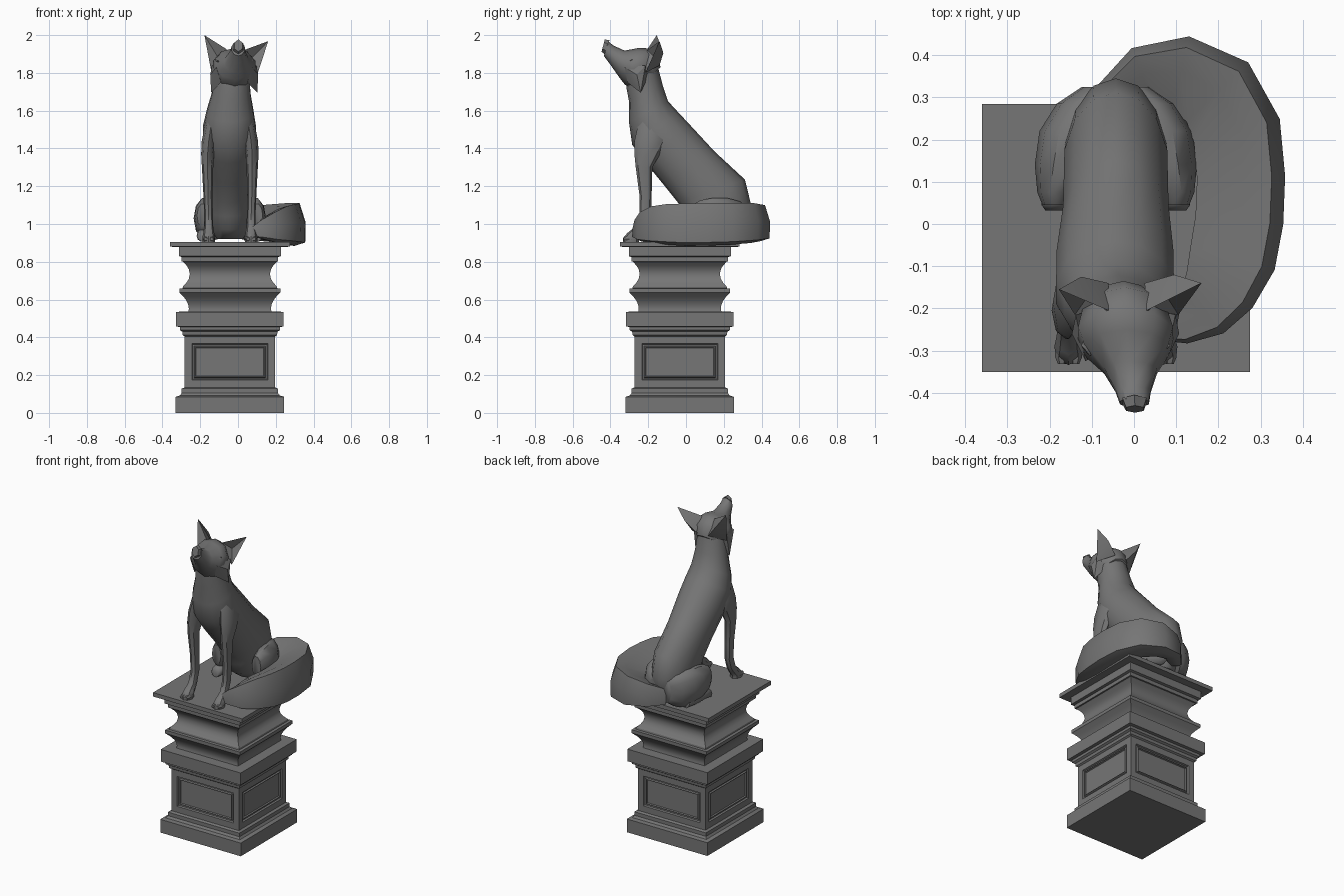
import bpy, bmesh, math
from mathutils import Vector

CX, CY = -0.043, -0.033      # pedestal centre; CX is also the body's mirror line

stone = bpy.data.materials.new("dark_stone")
stone.diffuse_color = (.18, .18, .18, 1)


def finish(name, bm, angle=35):
    bmesh.ops.recalc_face_normals(bm, faces=bm.faces)
    me = bpy.data.meshes.new(name)
    bm.to_mesh(me)
    bm.free()
    me.materials.append(stone)
    ob = bpy.data.objects.new(name, me)
    bpy.context.collection.objects.link(ob)
    bpy.ops.object.select_all(action='DESELECT')
    ob.select_set(True)
    bpy.context.view_layer.objects.active = ob
    bpy.ops.object.shade_smooth_by_angle(angle=math.radians(angle))
    return ob


def loft(rings):
    """Skin a list of equally long point rings and cap both ends."""
    bm = bmesh.new()
    vr = [[bm.verts.new(p) for p in r] for r in rings]
    n = len(vr[0])
    for a, b in zip(vr, vr[1:]):
        for i in range(n):
            j = (i + 1) % n
            bm.faces.new((a[i], a[j], b[j], b[i]))
    bm.faces.new(vr[0])
    bm.faces.new(vr[-1])
    return bm


def ellipse(c, u, v, n):
    return [c + u * math.cos(2 * math.pi * i / n) + v * math.sin(2 * math.pi * i / n)
            for i in range(n)]


def spine_rings(data, n):
    """Each entry: front y,z / back y,z / half width / centre x."""
    out = []
    for fy, fz, by, bz, w, cx in data:
        f, b = Vector((cx, fy, fz)), Vector((cx, by, bz))
        out.append(ellipse((f + b) / 2, (f - b) / 2, Vector((w, 0, 0)), n))
    return out


def solid(name, pts, faces):
    bm = bmesh.new()
    vs = [bm.verts.new(p) for p in pts]
    for f in faces:
        bm.faces.new([vs[i] for i in f])
    return finish(name, bm, 30)


# pedestal: square rings following the moulding profile (half width, z)
profile = [(.287, 0), (.287, .085), (.265, .092), (.255, .105), (.255, .128), (.24, .135),
           (.24, .405), (.25, .412), (.252, .43), (.265, .438), (.265, .455), (.285, .457),
           (.285, .535), (.22, .537)]
profile += [(.217 + .048 * t ** 2, .55 + .085 * t) for t in (0, .25, .5, .75, 1)]
profile += [(.267, .637), (.267, .658), (.25, .66)]
profile += [(.212 + .036 * abs(t) ** 2, .735 + .065 * t) for t in (-1, -.7, -.4, 0, .4, .7, 1)]
profile += [(.255, .802), (.255, .825), (.27, .83), (.27, .878), (.3175, .88), (.3175, .905)]
bm = loft([[Vector((CX + sx * h, CY + sy * h, z))
            for sx, sy in ((-1, -1), (1, -1), (1, 1), (-1, 1))] for h, z in profile])
bmesh.ops.recalc_face_normals(bm, faces=bm.faces)

# framed panels sunk into the four sides of the die
panels = [f for f in bm.faces if abs(f.calc_center_median().z - .27) < .005 and abs(f.normal.z) < .1]
for thick, depth in ((.055, 0), (.006, -.010), (.010, 0), (.006, .008), (.005, 0), (.005, -.008)):
    bmesh.ops.inset_individual(bm, faces=panels, thickness=thick, depth=depth)
finish("pedestal", bm, 30)

# torso and neck
torso = [(.10, .92, .27, .92, .07, CX),
         (.03, .97, .325, .98, .105, CX),
         (.0, 1.04, .345, 1.10, .12, CX),
         (-.04, 1.11, .312, 1.235, .125, CX),
         (-.12, 1.21, .15, 1.385, .128, CX),
         (-.21, 1.32, .03, 1.515, .142, -.045),
         (-.285, 1.42, -.04, 1.59, .143, -.045),
         (-.302, 1.54, -.095, 1.65, .126, -.042),
         (-.302, 1.65, -.122, 1.73, .104, -.036),
         (-.315, 1.72, -.143, 1.81, .095, -.03),
         (-.31, 1.77, -.155, 1.87, .09, -.025)]
finish("torso", loft(spine_rings(torso, 14)), 40)

# head with raised muzzle
head = [(-.24, 1.74, -.135, 1.83, .07, -.025),
        (-.295, 1.715, -.15, 1.895, .105, -.022),
        (-.325, 1.74, -.20, 1.93, .118, -.02),
        (-.345, 1.765, -.25, 1.932, .105, -.018),
        (-.37, 1.80, -.325, 1.918, .066, -.008),
        (-.405, 1.85, -.385, 1.945, .044, -.002),
        (-.435, 1.89, -.412, 1.968, .036, .001)]
finish("head", loft(spine_rings(head, 10)), 40)
nose = [(-.432, 1.90, -.405, 1.973, .033, .001), (-.447, 1.912, -.43, 1.977, .024, .002)]
finish("nose", loft(spine_rings(nose, 6)), 30)

# ears: cupped, thick-backed pyramids (tip, inner, outer, back ridge, hollow, base)
ear_faces = [(0, 1, 4), (0, 4, 2), (1, 2, 4), (0, 3, 1), (0, 2, 3), (1, 3, 5), (3, 2, 5), (1, 5, 2)]
solid("ear_left", [(-.178, -.155, 2.0), (-.06, -.205, 1.925), (-.14, -.215, 1.80),
                   (-.125, -.125, 1.92), (-.105, -.165, 1.88), (-.06, -.14, 1.84)], ear_faces)
solid("ear_right", [(.16, -.14, 1.968), (.03, -.205, 1.92), (.105, -.215, 1.80),
                    (.095, -.12, 1.905), (.07, -.16, 1.875), (.025, -.14, 1.84)], ear_faces)

# cheek tufts and narrow eyes
for side, s in (("left", -1), ("right", 1)):
    def P(x, y, z):
        return (-.02 + s * x, y, z)
    solid("cheek_tuft_" + side,
          [P(.122, -.24, 1.695), P(.095, -.325, 1.83), P(.118, -.215, 1.84),
           P(.07, -.31, 1.75), P(.06, -.2, 1.78), P(.127, -.26, 1.79)],
          [(0, 1, 5), (0, 5, 2), (5, 1, 2), (0, 3, 1), (0, 2, 4), (0, 4, 3), (1, 3, 4, 2)])
    c = Vector(P(.088, -.292, 1.862))
    along = Vector((s * .014, .018, .008))
    up = Vector((-s * .003, -.001, .006))
    out = Vector((s * .007, -.008, .004))
    finish("eye_" + side, loft([ellipse(c - out, along, up, 6), ellipse(c + out, along * .7, up * .6, 6)]))

# legs, mirrored about the body's centre line
fore = [(.112, -.292, .905, .033, .042), (.112, -.292, .925, .034, .042),
        (.112, -.268, .953, .029, .042), (.112, -.238, .985, .024, .03),
        (.113, -.216, 1.05, .023, .031), (.116, -.214, 1.15, .024, .032),
        (.118, -.222, 1.30, .030, .044), (.118, -.205, 1.37, .034, .068),
        (.112, -.185, 1.44, .037, .088), (.10, -.18, 1.52, .033, .075),
        (.085, -.18, 1.60, .025, .05)]
thigh = [(.05, .325, 1.02, .03, .07), (.08, .285, 1.02, .06, .105),
         (.113, .22, 1.025, .068, .118), (.128, .14, 1.03, .064, .113),
         (.142, .075, 1.04, .044, .09), (.142, .045, 1.045, .032, .065)]
hind_foot = [(.12, .24, .935, .03, .03), (.13, .18, .942, .04, .037),
             (.138, .09, .945, .036, .038), (.142, .045, .935, .034, .03),
             (.142, .032, .927, .025, .02)]
for side, s in (("left", -1), ("right", 1)):
    finish("front_leg_" + side, loft(
        [ellipse(Vector((CX + s * x, y, z)), Vector((rx, 0, 0)), Vector((0, ry, 0)), 8)
         for x, y, z, rx, ry in fore]), 40)
    for name, data in (("thigh_", thigh), ("hind_foot_", hind_foot)):
        finish(name + side, loft(
            [ellipse(Vector((CX + s * x, y, z)), Vector((rx, 0, 0)), Vector((0, 0, rz)), 10)
             for x, y, z, rx, rz in data]), 50)
    # toe wedges in front of each fore paw
    for k, toe in ((-1, "toe_inner_"), (1, "toe_outer_")):
        c = Vector((CX + s * (.112 + k * .016), -.315, .92))
        finish(toe + side, loft(
            [ellipse(c + Vector((0, dy, 0)), Vector((r, 0, 0)), Vector((0, 0, r)), 6)
             for dy, r in ((.03, .017), (0, .016), (-.017, .009))]), 40)

# bushy tail curling round the right side: x, y, z, half width, half height
tail = [(-.06, .29, .98, .045, .05), (.02, .35, 1.0, .07, .075), (.11, .355, 1.005, .09, .095),
        (.195, .31, 1.005, .103, .105), (.24, .22, 1.0, .107, .11), (.25, .11, .998, .106, .112),
        (.246, .01, .996, .106, .112), (.23, -.08, .998, .105, .108), (.2, -.155, .995, .09, .098),
        (.16, -.21, .985, .07, .078), (.11, -.25, .972, .036, .048), (.05, -.265, .95, .01, .015)]
section = [(1, -.85), (1.02, .1), (.72, 1), (.1, .85), (-.95, .35), (-.95, -.35), (-.3, -.9), (.5, -1)]
rings = []
for i, (x, y, z, w, h) in enumerate(tail):
    a, b = tail[max(i - 1, 0)], tail[min(i + 1, len(tail) - 1)]
    t = Vector((b[0] - a[0], b[1] - a[1], 0)).normalized()
    outward = Vector((-t.y, t.x, 0))
    rings.append([Vector((x, y, z)) + outward * (u * w) + Vector((0, 0, v * h)) for u, v in section])
finish("tail", loft(rings), 50)
